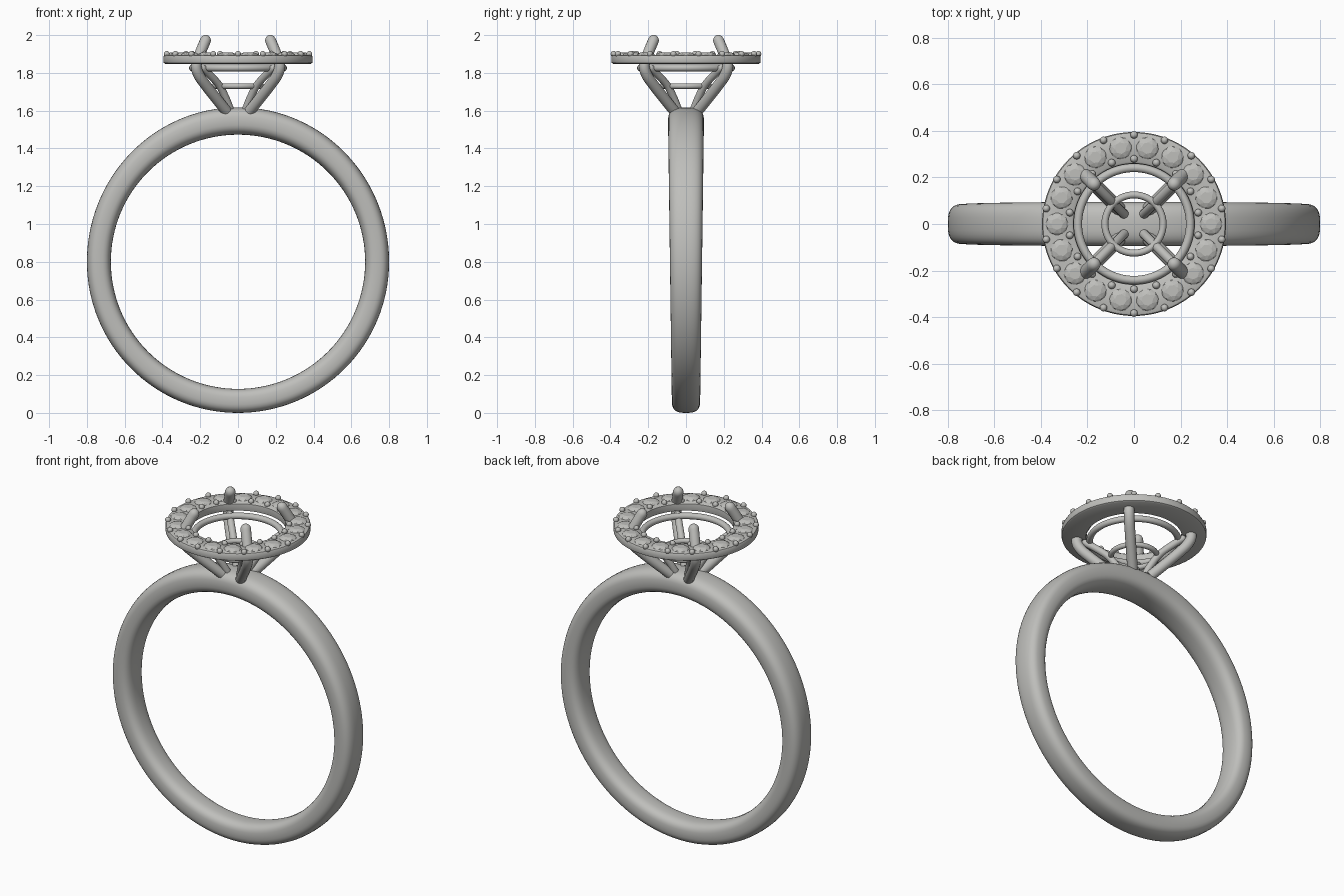
import bpy, bmesh, math
from mathutils import Matrix, Vector

cube = bpy.data.objects.get("Cube")
if cube:
    bpy.data.objects.remove(cube)

GREY = (0.52, 0.52, 0.50, 1)
metal = bpy.data.materials.new("polished grey metal")
metal.use_nodes = True
metal.diffuse_color = GREY
metal.node_tree.nodes["Principled BSDF"].inputs["Base Color"].default_value = GREY


def finish(bm, name, angle=None):
    """Turn a bmesh into a named object, smooth below the given angle."""
    bmesh.ops.recalc_face_normals(bm, faces=bm.faces)
    mesh = bpy.data.meshes.new(name)
    bm.to_mesh(mesh)
    bm.free()
    mesh.materials.append(metal)
    obj = bpy.data.objects.new(name, mesh)
    bpy.context.collection.objects.link(obj)
    if angle:
        bpy.ops.object.select_all(action="DESELECT")
        obj.select_set(True)
        bpy.context.view_layer.objects.active = obj
        bpy.ops.object.shade_smooth_by_angle(angle=math.radians(angle))
    return obj


def loft(bm, rows, closed):
    """Skin a list of closed point loops; cap the ends unless closed."""
    loops = [[bm.verts.new(p) for p in row] for row in rows]
    pairs = list(zip(loops, loops[1:]))
    if closed:
        pairs.append((loops[-1], loops[0]))
    for a, b in pairs:
        for i in range(len(a)):
            j = (i + 1) % len(a)
            bm.faces.new((a[i], a[j], b[j], b[i]))
    if not closed:
        bm.faces.new(loops[0][::-1])
        bm.faces.new(loops[-1])


def revolve(name, profile, steps=96, angle=40):
    """Spin a closed (radius, z) profile around the vertical axis."""
    bm = bmesh.new()
    turns = [math.tau * k / steps for k in range(steps)]
    loft(bm, [[(r * math.cos(t), r * math.sin(t), z) for r, z in profile] for t in turns], True)
    return finish(bm, name, angle)


def wire_ring(name, radius, z, tube):
    circle = [math.tau * k / 16 for k in range(16)]
    return revolve(name, [(radius + tube * math.cos(a), z + tube * math.sin(a)) for a in circle])


def rod(name, points, radius, heading):
    """Round rod along a smoothed (offset, z) path in a diagonal upright plane."""
    pts = [Vector((p[0] * math.sqrt(2), p[1])) for p in points]
    ext = [2 * pts[0] - pts[1]] + pts + [2 * pts[-1] - pts[-2]]
    path = []
    for a, b, c, d in zip(ext, ext[1:], ext[2:], ext[3:]):
        for k in range(6):
            t = k / 6
            path.append(0.5 * (2 * b + (c - a) * t + (2 * a - 5 * b + 4 * c - d) * t * t
                               + (3 * b - a - 3 * c + d) * t ** 3))
    path.append(pts[-1])
    sizes = [radius] * len(path)
    # Domed upper tip
    end = (path[-1] - path[-2]).normalized()
    base = path[-1].copy()
    for a in (25, 50, 70, 85):
        path.append(base + end * radius * math.sin(math.radians(a)))
        sizes.append(radius * math.cos(math.radians(a)))
    out = Vector((math.cos(heading), math.sin(heading), 0))
    side = Vector((-out.y, out.x, 0))
    up = Vector((0, 0, 1))
    rows = []
    for i, (p, r) in enumerate(zip(path, sizes)):
        d = (path[min(i + 1, len(path) - 1)] - path[max(i - 1, 0)]).normalized()
        normal = out * d.y - up * d.x
        centre = out * p.x + up * p.y
        rows.append([centre + r * (normal * math.cos(a) + side * math.sin(a))
                     for a in (math.tau * k / 16 for k in range(16))])
    bm = bmesh.new()
    loft(bm, rows, False)
    return finish(bm, name, 50)


# Band: rounded section, wider and thicker towards the top
bm = bmesh.new()
rows = []
INNER, CENTRE_Z = 0.673, 0.80
for k in range(128):
    t = math.tau * k / 128
    rise = (1 + math.sin(t)) / 2
    half_w = 0.075 + 0.02 * rise
    half_t = 0.0635 + 0.009 * max(0, math.sin(t)) ** 2
    row = []
    for s in range(32):
        a = math.tau * s / 32
        c, n = math.cos(a), math.sin(a)
        r = INNER + half_t + half_t * math.copysign(abs(c) ** 0.72, c)
        y = half_w * math.copysign(abs(n) ** 0.72, n)
        row.append((r * math.cos(t), y, CENTRE_Z + r * math.sin(t)))
    rows.append(row)
loft(bm, rows, True)
finish(bm, "band", 60)

# Halo plate with softened edges
revolve("halo_plate", [(0.262, 1.848), (0.385, 1.848), (0.393, 1.853), (0.395, 1.86),
                       (0.395, 1.885), (0.391, 1.893), (0.384, 1.896),
                       (0.268, 1.896), (0.26, 1.89), (0.258, 1.87)])

# Gallery wires under the halo
wire_ring("upper_gallery_wire", 0.241, 1.826, 0.018)
wire_ring("lower_gallery_wire", 0.125, 1.73, 0.015)

# Faceted halo stones
COUNT = 18
bm = bmesh.new()
for k in range(COUNT):
    t = math.radians(80 + 20 * k)
    place = Matrix.Rotation(t, 4, "Z") @ Matrix.Translation((0.331, 0, 1.885))
    levels = [(0.02, -0.012, 0), (0.051, 0.008, 0), (0.043, 0.017, 0.5), (0.025, 0.024, 0)]
    rows = []
    for r, z, shift in levels:
        rows.append([place @ Vector((r * math.cos(math.tau * (i + shift) / 8),
                                     r * math.sin(math.tau * (i + shift) / 8), z))
                     for i in range(8)])
    loft(bm, rows, False)
bmesh.ops.triangulate(bm, faces=[f for f in bm.faces if len(f.verts) == 4])
finish(bm, "halo_stones")

# Small holding beads on both edges of the stones
for name, radius in (("outer_beads", 0.383), ("inner_beads", 0.28)):
    bm = bmesh.new()
    for k in range(COUNT):
        t = math.radians(90 + 20 * k)
        bmesh.ops.create_uvsphere(
            bm, u_segments=14, v_segments=10, radius=0.016,
            matrix=Matrix.Translation((radius * math.cos(t), radius * math.sin(t), 1.9)))
    finish(bm, name, 60)

# Four claws on the diagonals, each with a slim inner strut
CLAW = [(0.062, 1.598), (0.112, 1.66), (0.167, 1.73), (0.208, 1.79),
        (0.221, 1.845), (0.198, 1.91), (0.172, 1.972)]
STRUT = [(0.042, 1.61), (0.066, 1.67), (0.1, 1.735), (0.15, 1.79), (0.188, 1.825)]
for i, label in enumerate(("back_left", "back_right", "front_right", "front_left")):
    heading = math.radians(45 + 90 * i)
    rod(label + "_claw", CLAW, 0.029, heading)
    rod(label + "_strut", STRUT, 0.02, heading)
